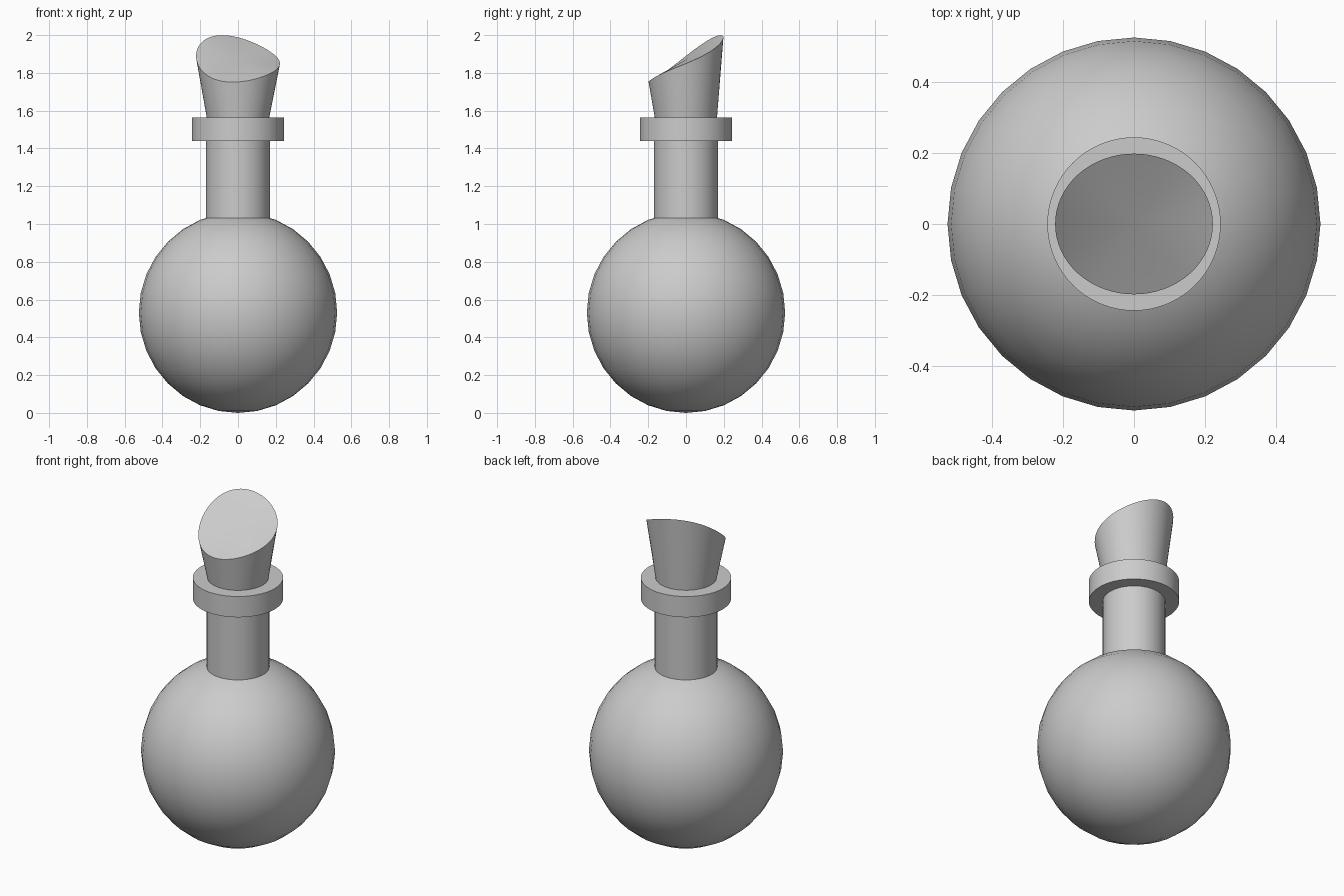
import bpy, bmesh
from math import sin, cos, pi

if "Cube" in bpy.data.objects:
    bpy.data.objects.remove(bpy.data.objects["Cube"])

SIDES = 32


def smooth(obj):
    bpy.ops.object.select_all(action='DESELECT')
    obj.select_set(True)
    bpy.context.view_layer.objects.active = obj
    bpy.ops.object.shade_smooth_by_angle(angle=pi / 6)


def cylinder(name, radius, z0, z1):
    bpy.ops.mesh.primitive_cylinder_add(vertices=SIDES * 2, radius=radius, depth=z1 - z0,
                                        location=(0, 0, (z0 + z1) / 2))
    obj = bpy.context.object
    obj.name = name
    smooth(obj)


# Round flask body
bpy.ops.mesh.primitive_uv_sphere_add(segments=SIDES, ring_count=16, radius=1, location=(0, 0, 0.531))
body = bpy.context.object
body.name = "flask_body"
body.scale = (0.525, 0.525, 0.531)
bpy.ops.object.transform_apply(location=False, rotation=False, scale=True)
smooth(body)

# Neck and collar
cylinder("neck", 0.169, 0.95, 1.5)
cylinder("neck_collar", 0.244, 1.44, 1.564)

# Flared stopper with a slanted, slightly twisted top
bm = bmesh.new()
foot, rim = [], []
n = SIDES * 2
for i in range(n):
    a = 2 * pi * i / n
    c, s = cos(a), sin(a)
    z = 1.87 + 0.118 * s - 0.02 * c - 0.018 * sin(2 * a)
    foot.append(bm.verts.new((0.163 * c, 0.163 * s, 1.55)))
    rim.append(bm.verts.new((0.222 * c, 0.198 * s, z)))
centre = bm.verts.new((0, 0, 1.87))
for i in range(n):
    j = (i + 1) % n
    bm.faces.new((foot[i], foot[j], rim[j], rim[i]))
    bm.faces.new((rim[i], rim[j], centre))
bm.faces.new(foot[::-1])
mesh = bpy.data.meshes.new("stopper")
bm.to_mesh(mesh)
bm.free()
stopper = bpy.data.objects.new("stopper", mesh)
bpy.context.collection.objects.link(stopper)
smooth(stopper)
